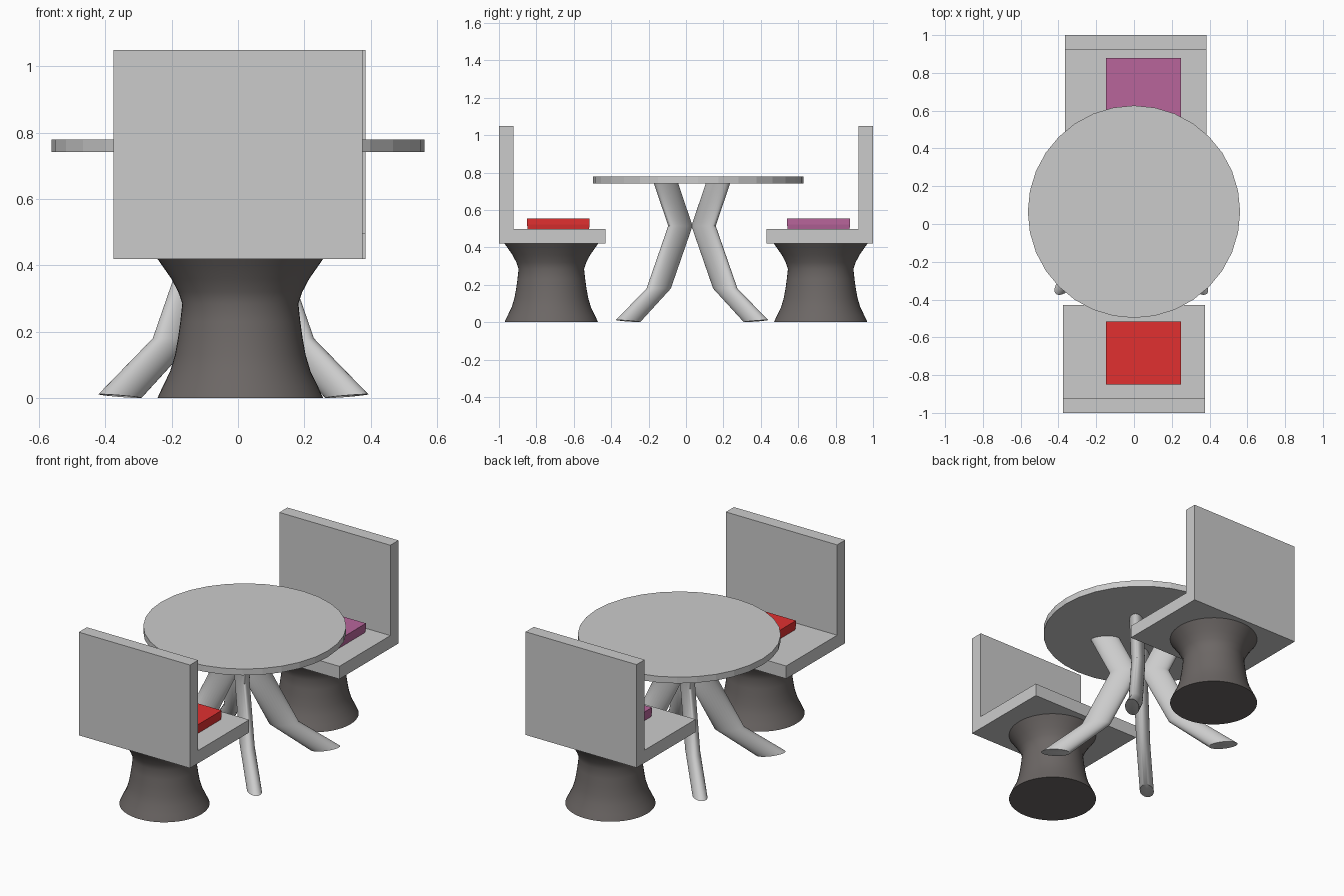
import bpy, bmesh, math

if "Cube" in bpy.data.objects:
    bpy.data.objects.remove(bpy.data.objects["Cube"])


def make_object(name, bm, color=None, smooth=None):
    bmesh.ops.recalc_face_normals(bm, faces=bm.faces)
    mesh = bpy.data.meshes.new(name)
    bm.to_mesh(mesh)
    bm.free()
    obj = bpy.data.objects.new(name, mesh)
    bpy.context.collection.objects.link(obj)
    if color:
        mat = bpy.data.materials.get(color[0]) or bpy.data.materials.new(color[0])
        mat.diffuse_color = color[1]
        mat.use_nodes = True
        mat.node_tree.nodes["Principled BSDF"].inputs["Base Color"].default_value = mat.diffuse_color
        mesh.materials.append(mat)
    if smooth:
        bpy.ops.object.select_all(action='DESELECT')
        obj.select_set(True)
        bpy.context.view_layer.objects.active = obj
        bpy.ops.object.shade_smooth_by_angle(angle=math.radians(smooth))
    return obj


def loft(name, rings, color=None, smooth=None):
    """Skin a stack of point rings and cap both ends."""
    bm = bmesh.new()
    loops = [[bm.verts.new(p) for p in ring] for ring in rings]
    n = len(loops[0])
    for a, b in zip(loops, loops[1:]):
        for i in range(n):
            j = (i + 1) % n
            bm.faces.new((a[i], a[j], b[j], b[i]))
    bm.faces.new(loops[0])
    bm.faces.new(loops[-1])
    return make_object(name, bm, color, smooth)


def circle(cx, cy, z, r, n):
    return [(cx + r * math.cos(2 * math.pi * i / n),
             cy + r * math.sin(2 * math.pi * i / n), z) for i in range(n)]


def rect(x0, x1, y0, y1, z, inset=0.0):
    x0, x1, y0, y1 = x0 + inset, x1 - inset, y0 + inset, y1 - inset
    return [(x0, y0, z), (x1, y0, z), (x1, y1, z), (x0, y1, z)]


DARK = ("dark_base", (0.15, 0.135, 0.13, 1))
RED = ("red_fabric", (0.75, 0.03, 0.03, 1))
PINK = ("pink_fabric", (0.48, 0.13, 0.33, 1))

# Round table top
loft("table_top", [circle(0, 0.065, z, 0.562, 32) for z in (0.742, 0.78)])

# Four bent table legs: horizontal elliptical sections, splayed on the diagonals
LEG_PATH = [(0.006, 0.342), (0.18, 0.178), (0.515, 0.062), (0.745, 0.140)]
for sx in (-1, 1):
    for sy in (-1, 1):
        rings = []
        for k, (z, offset) in enumerate(LEG_PATH):
            ring = []
            for i in range(32):
                t = 2 * math.pi * i / 32
                radial = 0.083 * math.cos(t) / math.sqrt(2)
                side = 0.04 * math.sin(t) / math.sqrt(2)
                # the foot is cut at a slight tilt
                dz = 0.006 * math.cos(t) if k == 0 else 0
                ring.append((-0.014 + sx * (offset + radial - side),
                             0.032 + sy * (offset + radial + side), z + dz))
            rings.append(ring)
        loft(f"table_leg_{'left' if sx < 0 else 'right'}_{'front' if sy < 0 else 'back'}",
             rings, smooth=45)

# Chairs: L-shaped shell, waisted pedestal, cushion
SHELL = [(0.43, 0.42), (1.0, 0.42), (1.0, 1.05), (0.922, 1.05), (0.922, 0.498), (0.43, 0.498)]
BASE = [(0.0, 0.25), (0.035, 0.234), (0.08, 0.212), (0.13, 0.197), (0.18, 0.188),
        (0.23, 0.181), (0.285, 0.175), (0.32, 0.187), (0.36, 0.208), (0.4, 0.236), (0.423, 0.252)]
CHAIRS = [("front", -1, (-0.376, 0.376), RED, (-0.85, -0.515)),
          ("back", 1, (-0.366, 0.384), PINK, (0.54, 0.878))]
for name, s, xs, fabric, ys in CHAIRS:
    loft(f"{name}_chair_shell", [[(x, s * y, z) for y, z in SHELL] for x in xs])
    loft(f"{name}_chair_base", [circle(0.007, s * 0.72, z, r, 48) for z, r in BASE], DARK, 40)
    loft(f"{name}_chair_cushion",
         [rect(-0.148, 0.25, *ys, z, inset)
          for z, inset in ((0.496, 0.004), (0.522, 0), (0.554, 0))], fabric)
